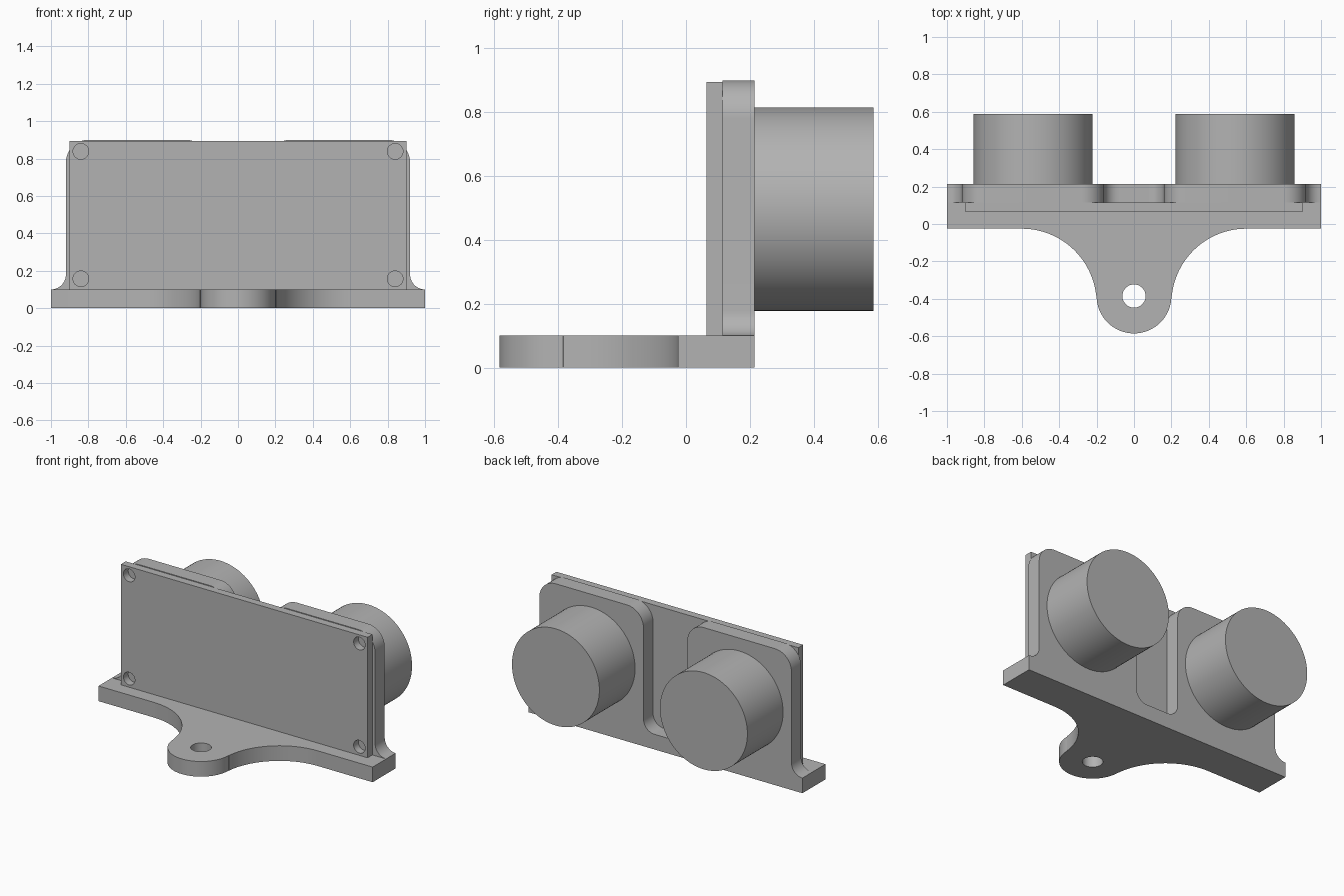
import bpy
import bmesh
from math import radians, cos, sin

cube = bpy.data.objects.get("Cube")
if cube:
    bpy.data.objects.remove(cube, do_unlink=True)

grey = bpy.data.materials.new("plain grey")
grey.use_nodes = True
COLOUR = (0.45, 0.45, 0.45, 1)
grey.diffuse_color = COLOUR
grey.node_tree.nodes["Principled BSDF"].inputs["Base Color"].default_value = COLOUR


def arc(cx, cy, r, start, end, steps=16):
    angles = [radians(start + (end - start) * i / steps) for i in range(steps + 1)]
    return [(cx + r * cos(a), cy + r * sin(a)) for a in angles]


def circle(cx, cy, r, steps=48):
    return arc(cx, cy, r, 0, 360, steps)[:-1]


def activate(ob):
    bpy.ops.object.select_all(action='DESELECT')
    ob.select_set(True)
    bpy.context.view_layer.objects.active = ob


def tidy(ob):
    """Merge seams, remove flat edges and smooth the curved walls."""
    bm = bmesh.new()
    bm.from_mesh(ob.data)
    bmesh.ops.remove_doubles(bm, verts=bm.verts, dist=0.0002)
    bmesh.ops.dissolve_limit(bm, angle_limit=radians(0.5), verts=bm.verts, edges=bm.edges)
    bmesh.ops.recalc_face_normals(bm, faces=bm.faces)
    bm.to_mesh(ob.data)
    bm.free()
    ob.data.materials.clear()
    ob.data.materials.append(grey)
    activate(ob)
    bpy.ops.object.shade_smooth_by_angle(angle=radians(30))


def extrude(name, outlines, low, high, upright=False):
    """Extrude closed outlines (inner ones become holes) along z, or along y if upright."""
    curve = bpy.data.curves.new(name, 'CURVE')
    curve.dimensions = '2D'
    curve.fill_mode = 'BOTH'
    curve.extrude = (high - low) / 2
    for points in outlines:
        spline = curve.splines.new('POLY')
        spline.points.add(len(points) - 1)
        for p, (u, v) in zip(spline.points, points):
            p.co = (u, v, 0, 1)
        spline.use_cyclic_u = True
    ob = bpy.data.objects.new(name, curve)
    bpy.context.collection.objects.link(ob)
    middle = (low + high) / 2
    ob.location = (0, middle, 0) if upright else (0, 0, middle)
    ob.rotation_euler.x = radians(90) if upright else 0
    activate(ob)
    bpy.ops.object.convert(target='MESH')
    ob = bpy.context.object
    bpy.ops.object.transform_apply(location=True, rotation=True, scale=True)
    tidy(ob)
    return ob


BACK, BOARD_BACK, BOARD_FRONT, BASE_TOP = 0.215, 0.115, 0.065, 0.1

# Base with a rounded mounting tongue and screw hole
right_sweep = arc(0.6, -0.425, 0.4, 90, 174, 24)
tongue_tip = arc(0, -0.385, 0.2, 0, -180, 32)
left_sweep = [(-x, y) for x, y in reversed(right_sweep)]
base_outline = ([(1, BACK), (1, -0.025)] + right_sweep + tongue_tip
                + left_sweep + [(-1, -0.025), (-1, BACK)])
mount = extrude("mount", [base_outline, circle(0, -0.385, 0.062)], 0, BASE_TOP)

# Two upright back plates with rounded tops and filleted feet, joined to the base
plate = ([(1, 0.05)] + arc(1, 0.18, 0.08, 270, 180, 10)
         + arc(0.8, 0.78, 0.12, 0, 90) + arc(0.28, 0.78, 0.12, 90, 180)
         + arc(0.08, 0.18, 0.08, 0, -90, 10) + [(0.08, 0.05)])
for side, sign in (("left", 1), ("right", -1)):
    upright = extrude(side + "_back_plate", [[(sign * x, z) for x, z in plate]],
                      BOARD_BACK, BACK, True)
    union = mount.modifiers.new("join", 'BOOLEAN')
    union.operation = 'UNION'
    union.solver = 'EXACT'
    union.object = upright
    activate(mount)
    bpy.ops.object.modifier_apply(modifier=union.name)
    bpy.data.objects.remove(upright, do_unlink=True)
tidy(mount)

# Circuit board with four corner holes
board = [(-0.9, BASE_TOP), (0.9, BASE_TOP), (0.9, 0.895), (-0.9, 0.895)]
holes = [circle(x, z, 0.042, 32) for x in (-0.84, 0.84) for z in (0.157, 0.838)]
extrude("circuit_board", [board] + holes, BOARD_FRONT, BOARD_BACK, True)

# Twin sensor drums at the back
for side, x in (("left", 0.54), ("right", -0.54)):
    extrude(side + "_sensor_drum", [circle(x, 0.496, 0.319, 96)], BACK, 0.587, True)
